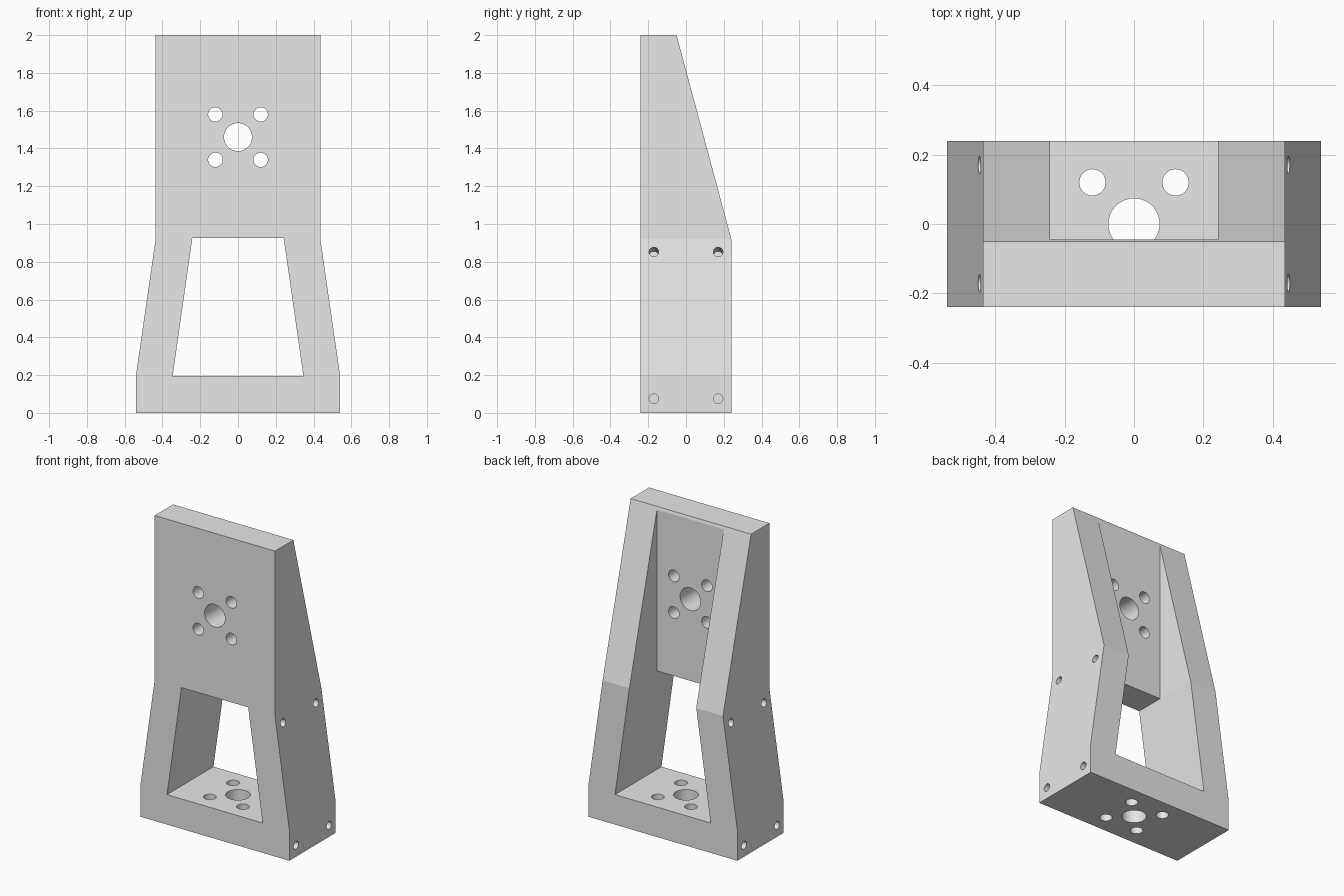
import bpy, bmesh, math
from mathutils import Matrix, Vector

default = bpy.data.objects.get("Cube")
if default:
    bpy.data.objects.remove(default, do_unlink=True)

grey = bpy.data.materials.new("plain_grey")
grey.use_nodes = True
grey.diffuse_color = (0.8, 0.8, 0.8, 1)
grey.node_tree.nodes["Principled BSDF"].inputs["Base Color"].default_value = (0.8, 0.8, 0.8, 1)


def add_object(name, bm):
    bmesh.ops.recalc_face_normals(bm, faces=bm.faces)
    mesh = bpy.data.meshes.new(name)
    bm.to_mesh(mesh)
    bm.free()
    mesh.materials.append(grey)
    obj = bpy.data.objects.new(name, mesh)
    bpy.context.collection.objects.link(obj)
    return obj


def prism(name, points, place, low, high):
    """Extrude a flat profile; place(a, b, depth) gives the 3D position."""
    bm = bmesh.new()
    face = bm.faces.new([bm.verts.new(place(a, b, low)) for a, b in points])
    moved = bmesh.ops.extrude_face_region(bm, geom=[face])["geom"]
    shift = Vector(place(0, 0, high)) - Vector(place(0, 0, low))
    bmesh.ops.translate(bm, vec=shift, verts=[v for v in moved if isinstance(v, bmesh.types.BMVert)])
    return add_object(name, bm)


def mirrored(half):
    return half + [(-a, b) for a, b in reversed(half)]


def drill(name, centre, axis, radius, length):
    turn = Vector(axis).to_track_quat("Z", "Y").to_matrix().to_4x4()
    bm = bmesh.new()
    bmesh.ops.create_cone(bm, cap_ends=True, segments=48, radius1=radius, radius2=radius,
                          depth=length, matrix=Matrix.Translation(centre) @ turn)
    return add_object(name, bm)


def combine(target, tool, operation="DIFFERENCE"):
    mod = target.modifiers.new("cut", "BOOLEAN")
    mod.operation = operation
    mod.solver = "EXACT"
    mod.object = tool
    tool.hide_render = True
    bpy.context.view_layer.objects.active = target
    bpy.ops.object.modifier_apply(modifier=mod.name)
    bpy.data.objects.remove(tool, do_unlink=True)


def front(a, b, d):
    return (a, d, b)


def side(a, b, d):
    return (d, a, b)


# Bracket body: flared front outline trimmed by the sloping side outline
body = prism("bracket_body", mirrored([(0.54, 0), (0.54, 0.2), (0.436, 0.92), (0.436, 2)]), front, -0.24, 0.4)
outline = [(-0.5, -0.2), (0.24, -0.2), (0.24, 0.92), (-0.05, 2), (-0.05, 2.2), (-0.5, 2.2)]
combine(body, prism("side_outline", outline, side, -1, 1), "INTERSECT")

# Window between the legs, and the open pocket behind the face plate
combine(body, prism("window", mirrored([(0.346, 0.196), (0.242, 0.925)]), front, -0.6, 0.6))
combine(body, prism("pocket", mirrored([(0.242, 0.86), (0.242, 2.3)]), front, -0.045, 0.6))

# Bore with four bolt holes, through the face plate and through the base
corners = [(i, j) for i in (-0.12, 0.12) for j in (-0.12, 0.12)]
for a, b, radius in [(0, 0, 0.074)] + [(i, j, 0.038) for i, j in corners]:
    combine(body, drill("plate_hole", (a, -0.15, 1.46 + b), (0, 1, 0), radius, 0.4))
    combine(body, drill("base_hole", (a, b, 0.1), (0, 0, 1), radius, 0.3))

# Blind screw holes in both sides, square to the surface they enter
for s in (-1, 1):
    tilted = Vector((s * 0.72, 0, 0.104)).normalized()
    for y in (-0.17, 0.17):
        combine(body, drill("low_screw_hole", (s * 0.54, y, 0.075), (s, 0, 0), 0.025, 0.3))
        combine(body, drill("high_screw_hole", Vector((s * 0.446, y, 0.852)), tilted, 0.025, 0.3))

# Round bores shade smooth while the flat faces stay crisp
bpy.ops.object.select_all(action="DESELECT")
body.select_set(True)
bpy.context.view_layer.objects.active = body
bpy.ops.object.shade_smooth_by_angle(angle=math.radians(8))
